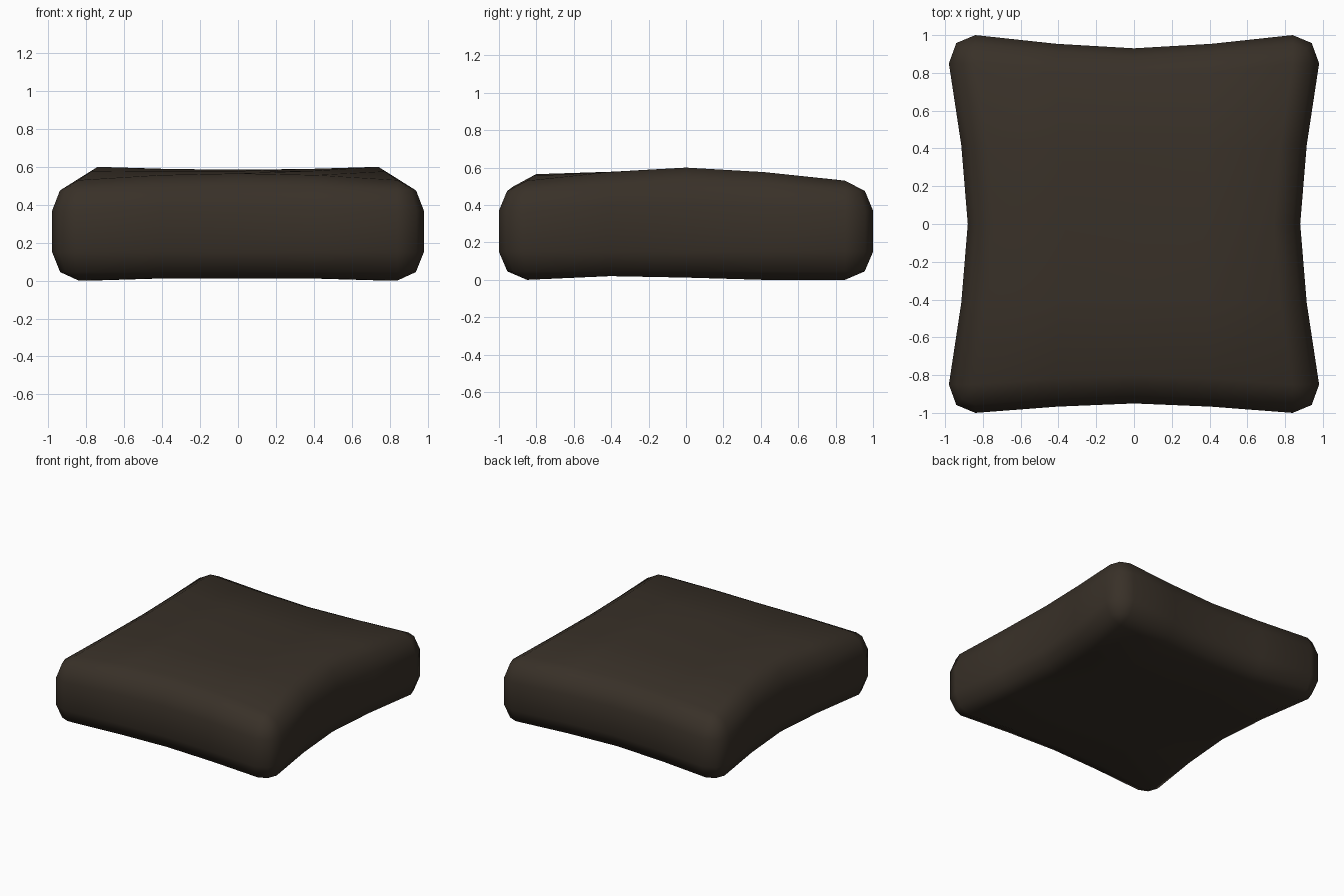
import bpy, bmesh

if "Cube" in bpy.data.objects:
    bpy.data.objects.remove(bpy.data.objects["Cube"])

U = [-1, -0.49, 0, 0.49, 1]


def core(u, v):
    """Pinched flat region of the cushion."""
    x = 0.84 * u - 0.10 * u * (1 - abs(v) ** 1.5)
    y = 0.85 * v - (0.05 if v < 0 else 0.07) * v * (1 - abs(u) ** 1.5)
    return x, y


def top_z(u, v):
    """Crowned across the sides, dipping to front and back."""
    w = abs(v) ** 1.5
    end = 0.565 - 0.035 * u * u if v < 0 else 0.537 - 0.007 * u * u
    return (0.585 + 0.015 * u * u) * (1 - w) + end * w


def bottom_z(u, v):
    return 0.02 if v == -0.49 else (0.012 if abs(u) < 1 or v == 0 else 0.0)


bm = bmesh.new()

# Top and bottom panels
top, bot = {}, {}
for u in U:
    for v in U:
        top[u, v] = bm.verts.new((*core(u, v), top_z(u, v)))
        bot[u, v] = bm.verts.new((*core(u, v), bottom_z(u, v)))
for a, b in zip(U, U[1:]):
    for c, d in zip(U, U[1:]):
        bm.faces.new([top[p] for p in ((a, c), (b, c), (b, d), (a, d))])
        bm.faces.new([bot[p] for p in ((a, c), (a, d), (b, d), (b, c))])

# Perimeter stations: panel edge point plus outward direction
stations = []
sides = [((1, 0), [(1, t) for t in U]), ((0, 1), [(-t, 1) for t in U]),
         ((-1, 0), [(-1, -t) for t in U]), ((0, -1), [(t, -1) for t in U])]
for i, (d, pts) in enumerate(sides):
    n = sides[(i + 1) % 4][0]
    stations += [(p, d) for p in pts]
    stations.append((pts[-1], ((d[0] + n[0]) * 0.72, (d[1] + n[1]) * 0.72)))

# Rounded side wall: outward fraction, height, share of the crown
rings = [[bot[p] for p, d in stations]]
for k, z, s in [(0.7, 0.045, 0), (1, 0.15, 0), (1, 0.37, 0.5), (0.71, 0.475, 0.9)]:
    ring = []
    for (u, v), (dx, dy) in stations:
        x, y = core(u, v)
        lift = s * (top_z(u, v) - 0.53)
        ring.append(bm.verts.new((x + 0.14 * k * dx, y + 0.15 * k * dy, z + lift)))
    rings.append(ring)
rings.append([top[p] for p, d in stations])
for lo, hi in zip(rings, rings[1:]):
    for i in range(len(stations)):
        j = (i + 1) % len(stations)
        loop = list(dict.fromkeys([lo[i], lo[j], hi[j], hi[i]]))
        bm.faces.new(loop)

bmesh.ops.recalc_face_normals(bm, faces=bm.faces)
for f in bm.faces:
    f.smooth = True
mesh = bpy.data.meshes.new("cushion")
bm.to_mesh(mesh)
bm.free()
cushion = bpy.data.objects.new("cushion", mesh)
bpy.context.collection.objects.link(cushion)

# Dark brown fabric
mat = bpy.data.materials.new("dark_brown_fabric")
mat.diffuse_color = (0.04, 0.03, 0.021, 1)
mat.use_nodes = True
mat.node_tree.nodes["Principled BSDF"].inputs["Base Color"].default_value = mat.diffuse_color
mesh.materials.append(mat)
